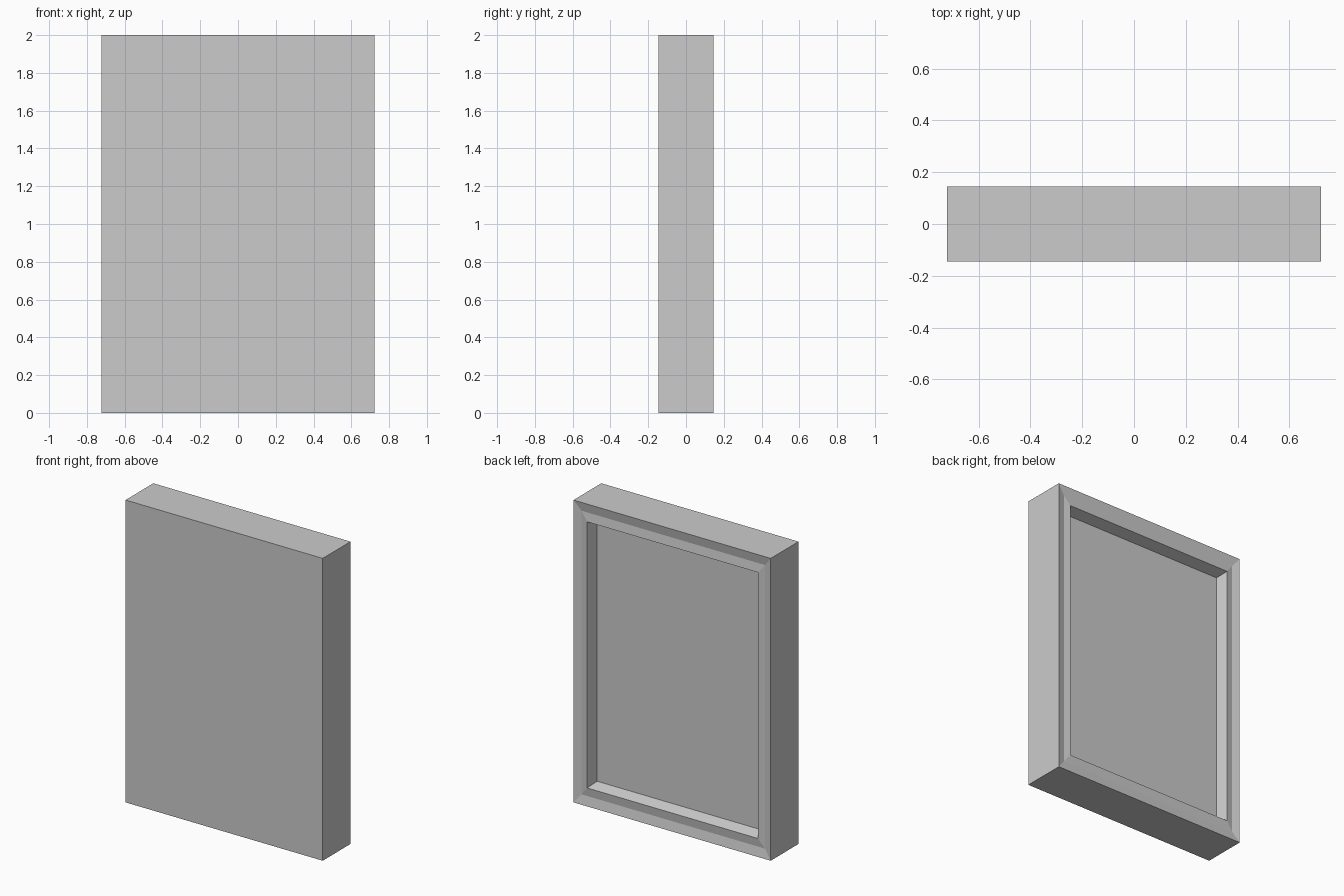
import bpy, bmesh

if "Cube" in bpy.data.objects:
    bpy.data.objects.remove(bpy.data.objects["Cube"])

W, D, H = 1.443, 0.29, 2.0

# Nested rectangular rings from the front face round to the recessed back panel:
# (inset in x, inset in z, y)
RINGS = [
    (0.0, 0.0, -D / 2),          # front edge
    (0.0, 0.0, D / 2),           # back outer edge
    (0.05, 0.062, D / 2 - 0.012),    # shallow groove in the rim
    (0.097, 0.12, D / 2 - 0.004),    # lip of the opening
    (0.118, 0.141, D / 2 - 0.079),   # foot of the tapered recess wall
]


def add_ring(bm, ix, iz, y):
    x = W / 2 - ix
    return [bm.verts.new(p) for p in
            ((-x, y, iz), (x, y, iz), (x, y, H - iz), (-x, y, H - iz))]


bm = bmesh.new()
rings = [add_ring(bm, *r) for r in RINGS]

# Front face and recessed back panel
bm.faces.new(rings[0])
bm.faces.new(rings[-1])

# Sides, rim and recess walls
for a, b in zip(rings, rings[1:]):
    for i in range(4):
        j = (i + 1) % 4
        bm.faces.new((a[i], a[j], b[j], b[i]))

bmesh.ops.recalc_face_normals(bm, faces=bm.faces)
mesh = bpy.data.meshes.new("framed_panel")
bm.to_mesh(mesh)
bm.free()
panel = bpy.data.objects.new("framed_panel", mesh)
bpy.context.collection.objects.link(panel)
